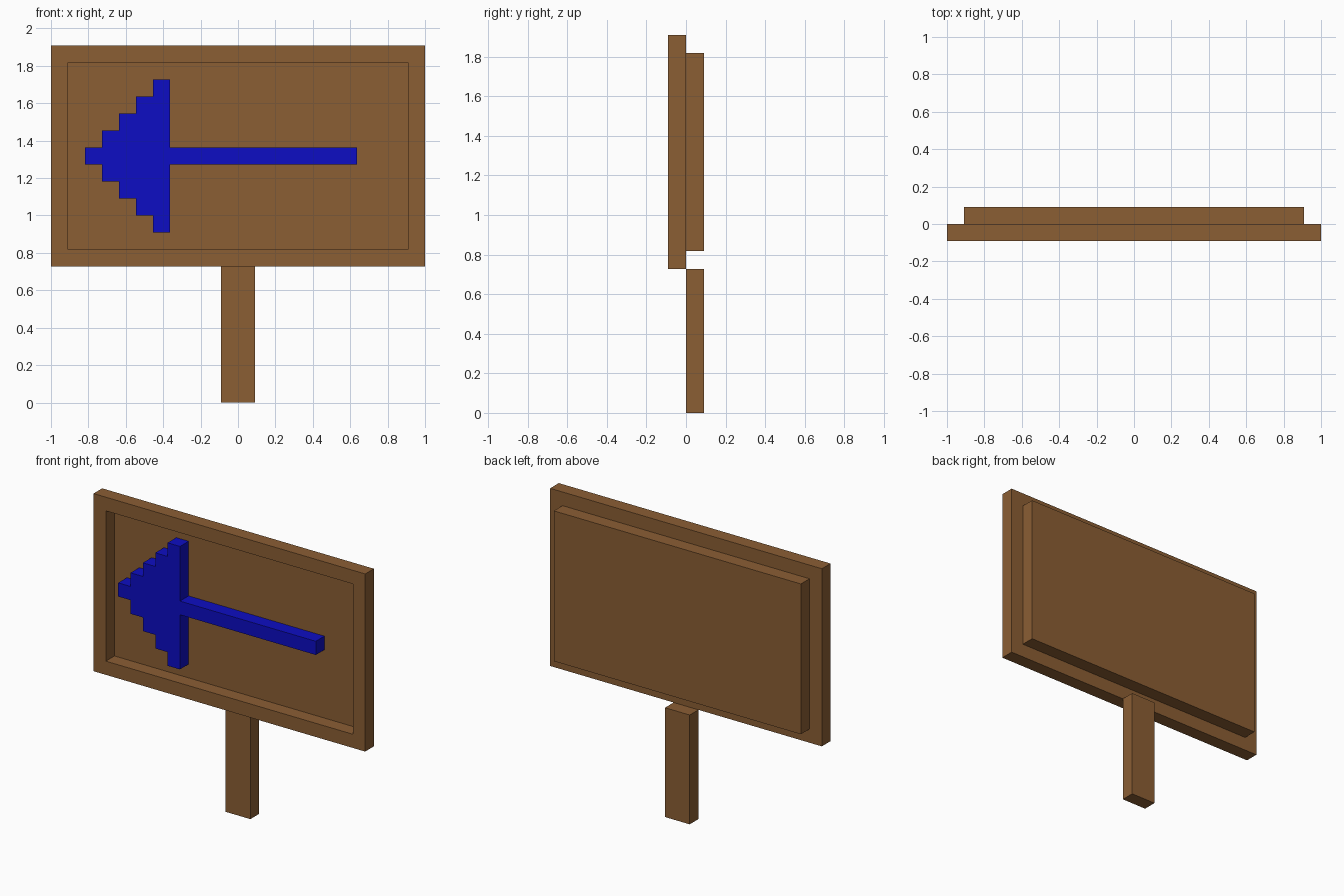
import bpy
import bmesh
from mathutils import Vector

cube = bpy.data.objects.get("Cube")
if cube:
    bpy.data.objects.remove(cube, do_unlink=True)

U = 2 / 22  # one block


def material(name, rgb):
    mat = bpy.data.materials.new(name)
    mat.use_nodes = True
    colour = (*rgb, 1)
    mat.diffuse_color = colour
    bsdf = next(n for n in mat.node_tree.nodes if n.type == "BSDF_PRINCIPLED")
    bsdf.inputs["Base Color"].default_value = colour
    return mat


def extruded(name, faces, y0, y1, mat):
    """Extrude flat x-z outlines (in blocks) from y0 to y1."""
    bm = bmesh.new()
    for outline in faces:
        bm.faces.new([bm.verts.new((x * U, y0 * U, z * U)) for x, z in outline])
    bmesh.ops.remove_doubles(bm, verts=bm.verts, dist=1e-5)
    res = bmesh.ops.extrude_face_region(bm, geom=bm.faces[:], use_keep_orig=True)
    moved = [g for g in res["geom"] if isinstance(g, bmesh.types.BMVert)]
    bmesh.ops.translate(bm, verts=moved, vec=Vector((0, (y1 - y0) * U, 0)))
    bmesh.ops.recalc_face_normals(bm, faces=bm.faces)
    mesh = bpy.data.meshes.new(name)
    bm.to_mesh(mesh)
    bm.free()
    mesh.materials.append(mat)
    obj = bpy.data.objects.new(name, mesh)
    bpy.context.collection.objects.link(obj)
    return obj


def rect(x0, x1, z0, z1):
    return [(x0, z0), (x1, z0), (x1, z1), (x0, z1)]


wood = material("wood brown", (0.258, 0.112, 0.034))
blue = material("arrow blue", (0.004, 0.004, 0.546))

# Post, flush with the back half of the sign
extruded("post", [rect(-1, 1, 0, 8)], 0, 1, wood)

# Back panel
extruded("back_panel", [rect(-10, 10, 9, 20)], 0, 1, wood)

# Raised frame: four mitred sides around the panel opening
outer, inner = rect(-11, 11, 8, 21), rect(-10, 10, 9, 20)
sides = [[outer[i], outer[(i + 1) % 4], inner[(i + 1) % 4], inner[i]]
         for i in range(4)]
extruded("frame", sides, -1, 0, wood)

# Arrow: stepped head, mirrored about its centre line, with a straight shaft
MID = 14.5
upper = []
for step in range(5):
    upper += [(-9 + step, MID + 0.5 + step), (-8 + step, MID + 0.5 + step)]
upper += [(-4, MID + 0.5), (7, MID + 0.5)]
lower = [(x, 2 * MID - z) for x, z in reversed(upper)]
extruded("arrow", [upper + lower], -1, 0, blue)
